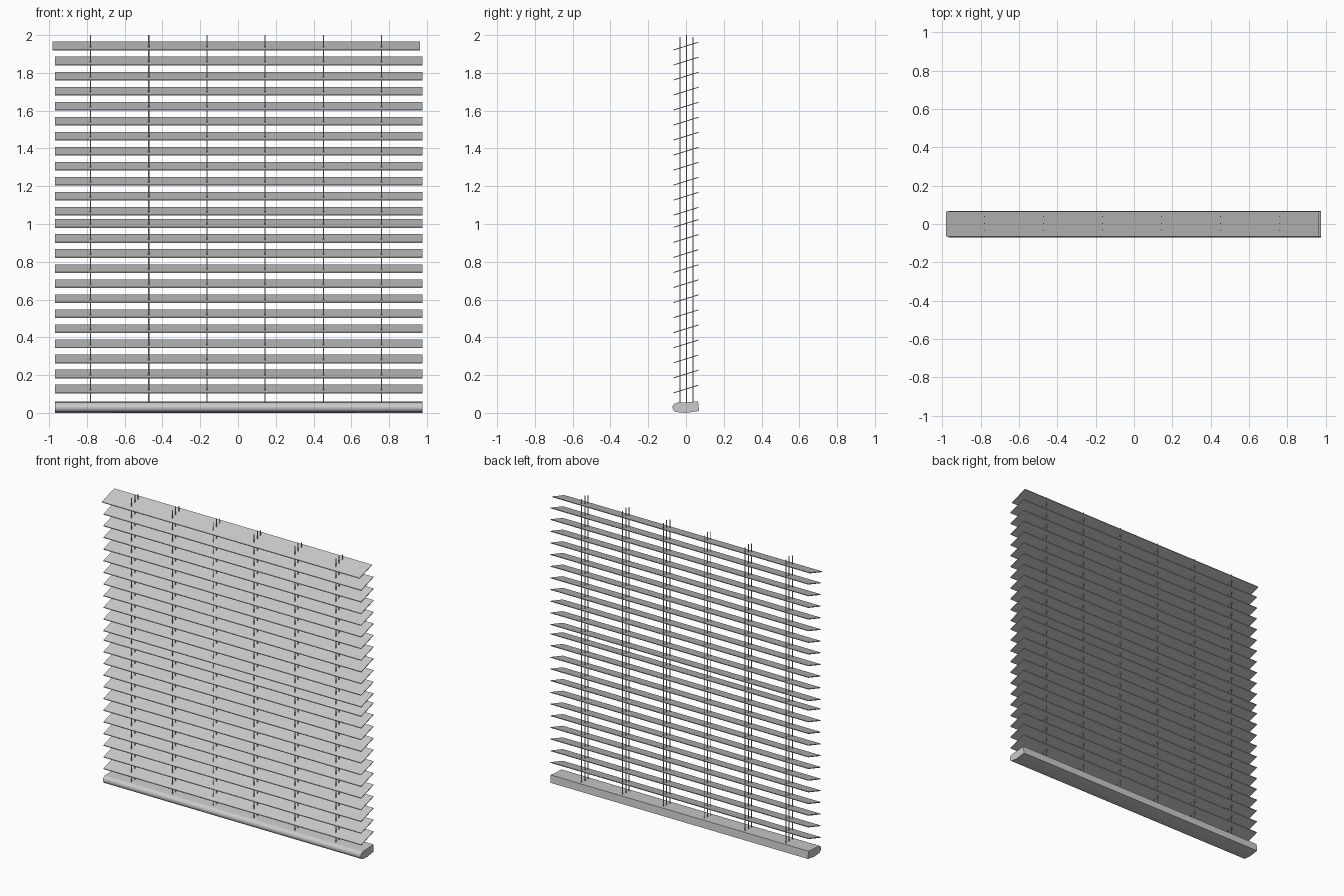
import bpy, bmesh, math

default = bpy.data.objects.get("Cube")
if default:
    bpy.data.objects.remove(default, do_unlink=True)

grey = bpy.data.materials.new("light_grey")
grey.use_nodes = True
grey.diffuse_color = (0.6, 0.6, 0.6, 1)
grey.node_tree.nodes["Principled BSDF"].inputs["Base Color"].default_value = (0.6, 0.6, 0.6, 1)


def finish(bm, name):
    """Turn a bmesh into a named grey object."""
    bmesh.ops.recalc_face_normals(bm, faces=bm.faces)
    mesh = bpy.data.meshes.new(name)
    bm.to_mesh(mesh)
    bm.free()
    mesh.materials.append(grey)
    obj = bpy.data.objects.new(name, mesh)
    bpy.context.collection.objects.link(obj)
    return obj


def extrude_profile(name, profile, x0, x1):
    """Sweep a closed (y, z) profile along x."""
    bm = bmesh.new()
    face = bm.faces.new([bm.verts.new((x0, y, z)) for y, z in profile])
    new = bmesh.ops.extrude_face_region(bm, geom=[face])["geom"]
    verts = [v for v in new if isinstance(v, bmesh.types.BMVert)]
    bmesh.ops.translate(bm, verts=verts, vec=(x1 - x0, 0, 0))
    # The start cap is kept so both ends are closed
    if not face.is_valid or len(bm.faces) < len(profile) + 2:
        bmesh.ops.holes_fill(bm, edges=bm.edges, sides=0)
    return finish(bm, name)


# Slats: thin strips tilted down towards the front, in two even runs
HALF_DEPTH, RISE, HALF_THICK = 0.066, 0.0205, 0.0025
heights = [1.942 - 0.0795 * i for i in range(12)]
heights += [1.003 - 0.0797 * i for i in range(12)]
for i, z in enumerate(heights):
    profile = [(-HALF_DEPTH, z - RISE - HALF_THICK), (HALF_DEPTH, z + RISE - HALF_THICK),
               (HALF_DEPTH, z + RISE + HALF_THICK), (-HALF_DEPTH, z - RISE + HALF_THICK)]
    shift = -0.012 if i == 0 else 0
    extrude_profile(f"slat_{i + 1}", profile, -0.969 + shift, 0.976 + shift)

# Bottom rail: rounded nose at the front, flared flat back
nose = []
for k in range(13):
    a = math.radians(90 + 15 * k)
    nose.append((-0.046 + 0.025 * math.cos(a), 0.029 + 0.025 * math.sin(a)))
rail_profile = nose + [(0, 0), (0.069, 0.010), (0.064, 0.061), (0, 0.056)]
rail = extrude_profile("bottom_rail", rail_profile, -0.969, 0.976)
bpy.ops.object.select_all(action='DESELECT')
rail.select_set(True)
bpy.context.view_layer.objects.active = rail
bpy.ops.object.shade_smooth_by_angle(angle=math.radians(30))

# Cords: front, middle and back cord at six stations
for i in range(6):
    x = -0.781 + 0.3083 * i
    for place, y, top in (("front", -0.032, 1.99), ("middle", 0.003, 2.0), ("back", 0.038, 1.99)):
        bm = bmesh.new()
        bmesh.ops.create_cone(bm, cap_ends=True, segments=8, radius1=0.003,
                              radius2=0.003, depth=top - 0.045)
        bmesh.ops.translate(bm, verts=bm.verts, vec=(x, y, (top + 0.045) / 2))
        finish(bm, f"{place}_cord_{i + 1}")
